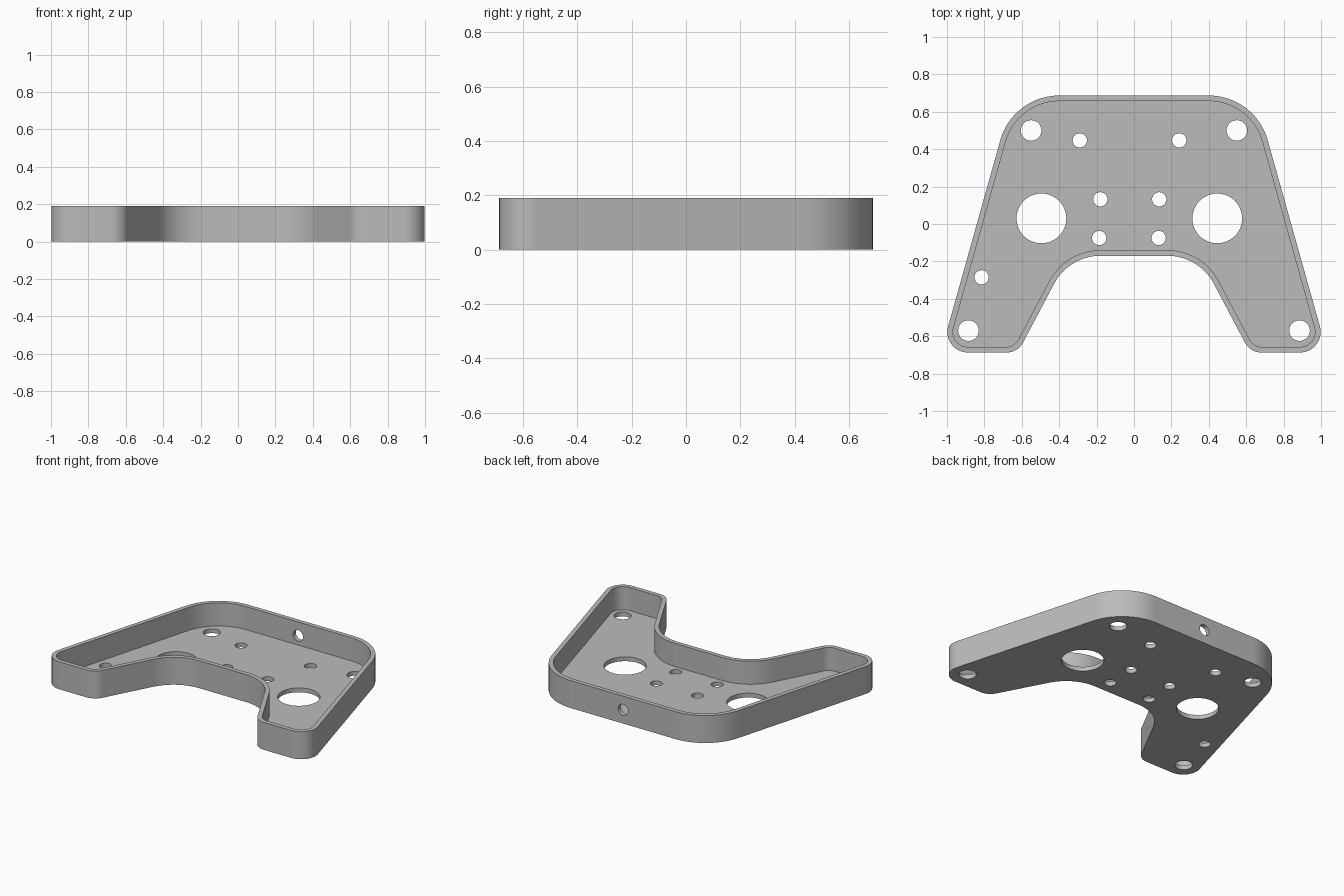
import bpy
import bmesh
from math import radians, pi
from mathutils import Vector, Matrix

HEIGHT, FLOOR, WALL = 0.19, 0.03, 0.03

if "Cube" in bpy.data.objects:
    bpy.data.objects.remove(bpy.data.objects["Cube"], do_unlink=True)

grey = bpy.data.materials.new("plain grey")
grey.use_nodes = True
grey.diffuse_color = (0.5, 0.5, 0.5, 1)
grey.node_tree.nodes["Principled BSDF"].inputs["Base Color"].default_value = (0.5, 0.5, 0.5, 1)

# Right half of the outline, counter-clockwise: x, y, fillet radius
half = [(0.348, -0.17, 0.28), (0.621, -0.687, 0.10),
        (1.033, -0.687, 0.11), (0.648, 0.687, 0.327)]
corners = half + [(-x, y, r) for x, y, r in reversed(half)]


def outline(inset, steps=20):
    """Filleted outline, moved inwards by inset."""
    points = []
    for i, (x, y, r) in enumerate(corners):
        v = Vector((x, y))
        a = (v - Vector(corners[i - 1][:2])).normalized()
        b = (Vector(corners[(i + 1) % len(corners)][:2]) - v).normalized()
        turn = b.angle_signed(a)
        side = 1 if turn > 0 else -1
        bisector = (b - a).normalized()
        centre = v + bisector * r / abs(bisector.cross(a))
        start = Vector((a.y, -a.x)) * side * (r - side * inset)
        for k in range(steps + 1):
            points.append(centre + Matrix.Rotation(turn * k / steps, 2) @ start)
    return points


def finish(name, bm):
    bmesh.ops.recalc_face_normals(bm, faces=bm.faces)
    mesh = bpy.data.meshes.new(name)
    bm.to_mesh(mesh)
    bm.free()
    mesh.materials.append(grey)
    obj = bpy.data.objects.new(name, mesh)
    bpy.context.collection.objects.link(obj)
    return obj


def prism(name, points, z0, z1):
    bm = bmesh.new()
    face = bm.faces.new([bm.verts.new((p.x, p.y, z0)) for p in points])
    top = bmesh.ops.extrude_face_region(bm, geom=[face])["geom"]
    verts = [g for g in top if isinstance(g, bmesh.types.BMVert)]
    bmesh.ops.translate(bm, verts=verts, vec=(0, 0, z1 - z0))
    return finish(name, bm)


def drill(name, place, radius, depth, tilt=0):
    bm = bmesh.new()
    matrix = Matrix.Translation(place) @ Matrix.Rotation(tilt, 4, 'X')
    bmesh.ops.create_cone(bm, cap_ends=True, segments=48, radius1=radius,
                          radius2=radius, depth=depth, matrix=matrix)
    return finish(name, bm)


tray = prism("mounting_tray", outline(0), 0, HEIGHT)

# Pocket, floor holes and the cable hole through the back wall
cutters = [prism("pocket_cutter", outline(WALL), FLOOR, HEIGHT + 0.1)]
floor_holes = {
    0.055: [(-0.55, 0.50), (0.55, 0.50), (-0.885, -0.57), (0.885, -0.57)],
    0.133: [(-0.495, 0.03), (0.445, 0.03)],
    0.038: [(-0.29, 0.447), (0.242, 0.447), (-0.18, 0.132), (0.135, 0.132),
            (-0.186, -0.075), (0.132, -0.075), (-0.815, -0.285)],
}
for radius, places in floor_holes.items():
    for x, y in places:
        cutters.append(drill("floor_hole_cutter", (x, y, 0), radius, 0.15))
cutters.append(drill("back_hole_cutter", (0, 0.67, HEIGHT / 2), 0.038, 0.15, pi / 2))

bpy.ops.object.select_all(action='DESELECT')
bpy.context.view_layer.objects.active = tray
tray.select_set(True)
for cutter in cutters:
    cutter.hide_render = True
    cut = tray.modifiers.new("cut", 'BOOLEAN')
    cut.operation, cut.solver, cut.object = 'DIFFERENCE', 'EXACT', cutter
    bpy.ops.object.modifier_apply(modifier=cut.name)
    bpy.data.objects.remove(cutter, do_unlink=True)

# Smooth rounded corners, crisp rims and flat walls
bpy.ops.object.shade_smooth_by_angle(angle=radians(30))
weighted = tray.modifiers.new("flat_walls", 'WEIGHTED_NORMAL')
weighted.keep_sharp = True
